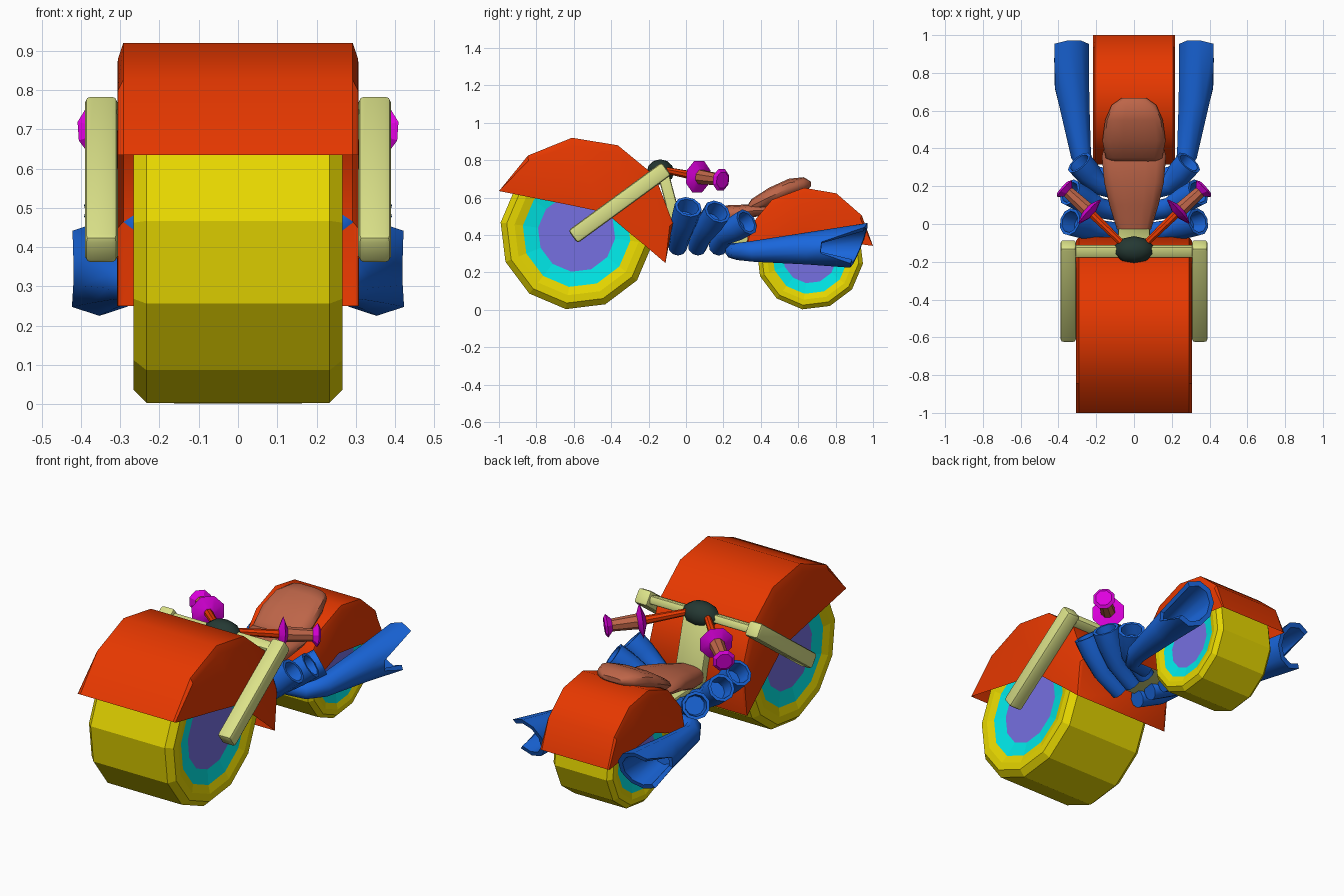
import bpy, bmesh, math
from mathutils import Vector, Matrix

if "Cube" in bpy.data.objects:
    bpy.data.objects.remove(bpy.data.objects["Cube"])


def mat(name, c):
    m = bpy.data.materials.new(name)
    m.diffuse_color = (*c, 1)
    m.use_nodes = True
    m.node_tree.nodes["Principled BSDF"].inputs["Base Color"].default_value = m.diffuse_color
    return m


RED = mat("red paint", (0.81, 0.04, 0.0))
YELLOW = mat("yellow tyre", (0.80, 0.68, 0.0))
CYAN = mat("cyan rim", (0.0, 0.85, 0.85))
PURPLE = mat("purple hub", (0.18, 0.16, 0.75))
CREAM = mat("cream frame", (0.71, 0.76, 0.25))
BLUE = mat("blue pipe", (0.01, 0.135, 0.72))
BROWN = mat("brown leather", (0.51, 0.13, 0.065))
MAGENTA = mat("magenta grip", (0.74, 0.0, 0.74))
DARK = mat("dark green", (0.018, 0.04, 0.033))


def finish(name, bm, mats, smooth=None):
    bmesh.ops.recalc_face_normals(bm, faces=bm.faces)
    me = bpy.data.meshes.new(name)
    bm.to_mesh(me)
    bm.free()
    for m in mats:
        me.materials.append(m)
    if smooth:
        me.shade_smooth()
        me.set_sharp_from_angle(angle=math.radians(smooth))
    ob = bpy.data.objects.new(name, me)
    bpy.context.scene.collection.objects.link(ob)
    return ob


def bridge(bm, a, b, closed=True, mi=0):
    n = len(a)
    for i in range(n if closed else n - 1):
        j = (i + 1) % n
        bm.faces.new((a[i], a[j], b[j], b[i])).material_index = mi


def tube(name, pts, radii, m, sides=10, hollow=False, smooth=42, slant=0.0, notch=0.0):
    """Round tube through pts; hollow opens the far end, slant tilts that mouth
    with height, and notch cuts its outer side back along the tube."""
    pts = [Vector(p) for p in pts]
    bm = bmesh.new()
    frames = []
    for i, p in enumerate(pts):
        t = (pts[min(i + 1, len(pts) - 1)] - pts[max(i - 1, 0)]).normalized()
        u = t.cross(Vector((0, 0, 1)))
        u = (u if u.length > 0.01 else Vector((1, 0, 0))).normalized()
        frames.append((p, u, u.cross(t), radii[i], i == len(pts) - 1))
    if hollow:
        p, u, v, r, _ = frames[-1]
        q, u2, v2, r2, _ = frames[-2]
        frames += [(p, u, v, r * 0.78, True), (q, u2, v2, r2 * 0.7, False)]
    rings = []
    for p, u, v, r, mouth in frames:
        ring = []
        for s in range(sides):
            a = 2 * math.pi * (s + 0.5) / sides
            off = u * math.cos(a) + v * math.sin(a)
            co = p + off * r
            if mouth:
                co.y += slant * (co.z - p.z)
                if notch and off.x * p.x > 0 and abs(off.x) > 0.8:
                    back = pts[-2] + off * radii[-2] * r / radii[-1]
                    co = co.lerp(back, notch)
            ring.append(bm.verts.new(co))
        rings.append(ring)
    for a, b in zip(rings, rings[1:]):
        bridge(bm, a, b)
    bm.faces.new(rings[0])
    bm.faces.new(rings[-1])
    return finish(name, bm, [m], smooth)


def loft(name, secs, m, sides=14, smooth=45):
    """Cushion from sections (y, z, half width, half height)."""
    bm = bmesh.new()
    rings = []
    for y, z, w, h in secs:
        ring = []
        for s in range(sides):
            a = 2 * math.pi * s / sides
            c, d = math.cos(a), math.sin(a)
            f = lambda t: math.copysign(abs(t) ** 0.7, t)
            ring.append(bm.verts.new((w * f(c), y, z + h * f(d))))
        rings.append(ring)
    for a, b in zip(rings, rings[1:]):
        bridge(bm, a, b)
    bm.faces.new(rings[0])
    bm.faces.new(rings[-1])
    return finish(name, bm, [m], smooth)


def beam(name, a, b, wx, th, m, bevel=0.012):
    """Rectangular bar in the side plane, from a to b, width wx along x."""
    a, b = Vector(a), Vector(b)
    d = b - a
    bm = bmesh.new()
    bmesh.ops.create_cube(bm, size=1)
    bmesh.ops.scale(bm, vec=(wx, d.length, th), verts=bm.verts)
    bmesh.ops.bevel(bm, geom=bm.edges[:], offset=bevel, segments=2, profile=0.5, affect='EDGES')
    bmesh.ops.transform(bm, verts=bm.verts, matrix=Matrix.Translation((a + b) / 2)
                        @ Matrix.Rotation(math.atan2(d.z, d.y), 4, 'X'))
    return finish(name, bm, [m], 35)


def wheel(name, cy, cz, k):
    prof = [(.233, .41), (.266, .377), (.266, .335), (.252, .29), (.238, .208)]
    prof = [(-x, r) for x, r in reversed(prof)] + prof
    kinds = [1, 0, 0, 0, 0, 0, 0, 0, 1]
    bm = bmesh.new()
    rings = []
    for x, r in prof:
        rings.append([bm.verts.new((k * x, cy + k * r * math.cos(math.radians(-98 + 30 * i)),
                                    cz + k * r * math.sin(math.radians(-98 + 30 * i))))
                      for i in range(12)])
    for a, b, mi in zip(rings, rings[1:], kinds):
        bridge(bm, a, b, mi=mi)
    for r in (rings[0], rings[-1]):
        bm.faces.new(r).material_index = 2
    finish(name, bm, [YELLOW, CYAN, PURPLE])


def fender(name, cy, cz, k, flip, turn):
    # outer arc and lower side edge, relative to the wheel centre
    outer = [(-.415, .225), (-.26, .415), (-.025, .51), (.22, .47), (.42, .306), (.515, .054), (.475, -.16)]
    lower = [(-.415, .225), (-.24, .19), (-.06, .155), (.155, .11), (.26, .02), (.37, -.07), (.475, -.16)]
    rot = Matrix.Rotation(math.radians(turn), 2)
    bm = bmesh.new()
    rows = []
    for (oy, oz), (ly, lz) in zip(outer, lower):
        o, l = Vector((oy, oz)), Vector((ly, lz))
        s = o + (l - o) * 0.12
        row = []
        for x, p in ((-.308, l), (-.306, s), (-.292, o), (.292, o), (.306, s), (.308, l)):
            q = rot @ Vector((p.x * flip, p.y))
            row.append(bm.verts.new((x * k, cy + q.x * k, cz + q.y * k)))
        rows.append(row)
    for a, b in zip(rows, rows[1:]):
        bridge(bm, a, b, closed=False)
    finish(name, bm, [RED], 33)


# wheels and fenders: the rear set is a smaller, turned copy of the front
wheel("front_wheel", -.585, .41, 1)
wheel("rear_wheel", .662, .287, .7)
fender("front_fender", -.585, .41, 1, 1, 0)
fender("rear_fender", .67, .287, .708, -1, -19)

# frame
beam("neck", (0, -.125, .74), (0, -.035, .40), .17, .06, CREAM)
beam("lower_frame", (0, -.06, .395), (0, .48, .375), .17, .06, CREAM)
beam("fork_crossbar", (0, -.175, .722), (0, -.115, .742), .64, .045, CREAM)

# steering head
bm = bmesh.new()
bmesh.ops.create_uvsphere(bm, u_segments=10, v_segments=6, radius=1)
bmesh.ops.scale(bm, vec=(.108, .073, .068), verts=bm.verts)
bmesh.ops.translate(bm, vec=(0, -.137, .737), verts=bm.verts)
finish("steering_head", bm, [DARK], 40)

# seat
loft("seat_base", [(-.03, .44, .09, .05), (.1, .47, .13, .06), (.22, .51, .158, .05),
                   (.36, .53, .17, .035), (.46, .53, .14, .02)], BROWN)
loft("seat_pad", [(.325, .54, .11, .012), (.35, .555, .15, .037), (.44, .60, .167, .052),
                  (.55, .65, .153, .052), (.63, .668, .118, .042), (.667, .672, .065, .014)], BROWN)

for s, side in ((1, "right"), (-1, "left")):
    # fork legs
    beam(f"fork_leg_{side}", (s * .348, -.605, .39), (s * .348, -.105, .755), .084, .085, CREAM, .016)

    # handlebar: rod, grip and two flared discs along one axis
    p0 = Vector((s * .05, -.115, .748))
    p1 = Vector((s * .235, .065, .712))
    p2 = Vector((s * .368, .187, .695))
    d = (p2 - p1).normalized()
    tube(f"handlebar_rod_{side}", [p0, p1], [.018, .024], RED, 8)
    tube(f"grip_{side}", [p1, p2], [.042, .032], BROWN, 8)
    tube(f"grip_guard_{side}", [p1 - d * .022, p1, p1 + d * .022], [.03, .092, .04], MAGENTA, 8, smooth=20)
    tube(f"grip_end_{side}", [p2 - d * .03, p2, p2 + d * .012], [.03, .062, .045], MAGENTA, 8, smooth=20)

    # three short bent open pipes: bottom y, then mouth x, y, z
    for i, (yb, xo, yo, zo) in enumerate(((-.045, .34, .012, .55), (.06, .34, .168, .525), (.17, .29, .325, .47))):
        o = Vector((s * xo, yo, zo))
        b = Vector((s * .06, yb, .335))
        knee = Vector((s * .19, yb + .25 * (yo - yb), .40))
        pts = [b, knee, knee.lerp(o, .6), o]
        tube(f"engine_pipe_{i + 1}_{side}", pts, [.05, .056, .072, .074], BLUE, 10, True)

    # long flared exhaust with slanted, notched mouth
    tube(f"exhaust_{side}", [(s * .13, .25, .315), (s * .235, .275, .312), (s * .28, .36, .313),
                             (s * .318, .65, .328), (s * .352, .925, .345)],
         [.042, .046, .056, .086, .12], BLUE, 10, True, slant=.45, notch=.7)
